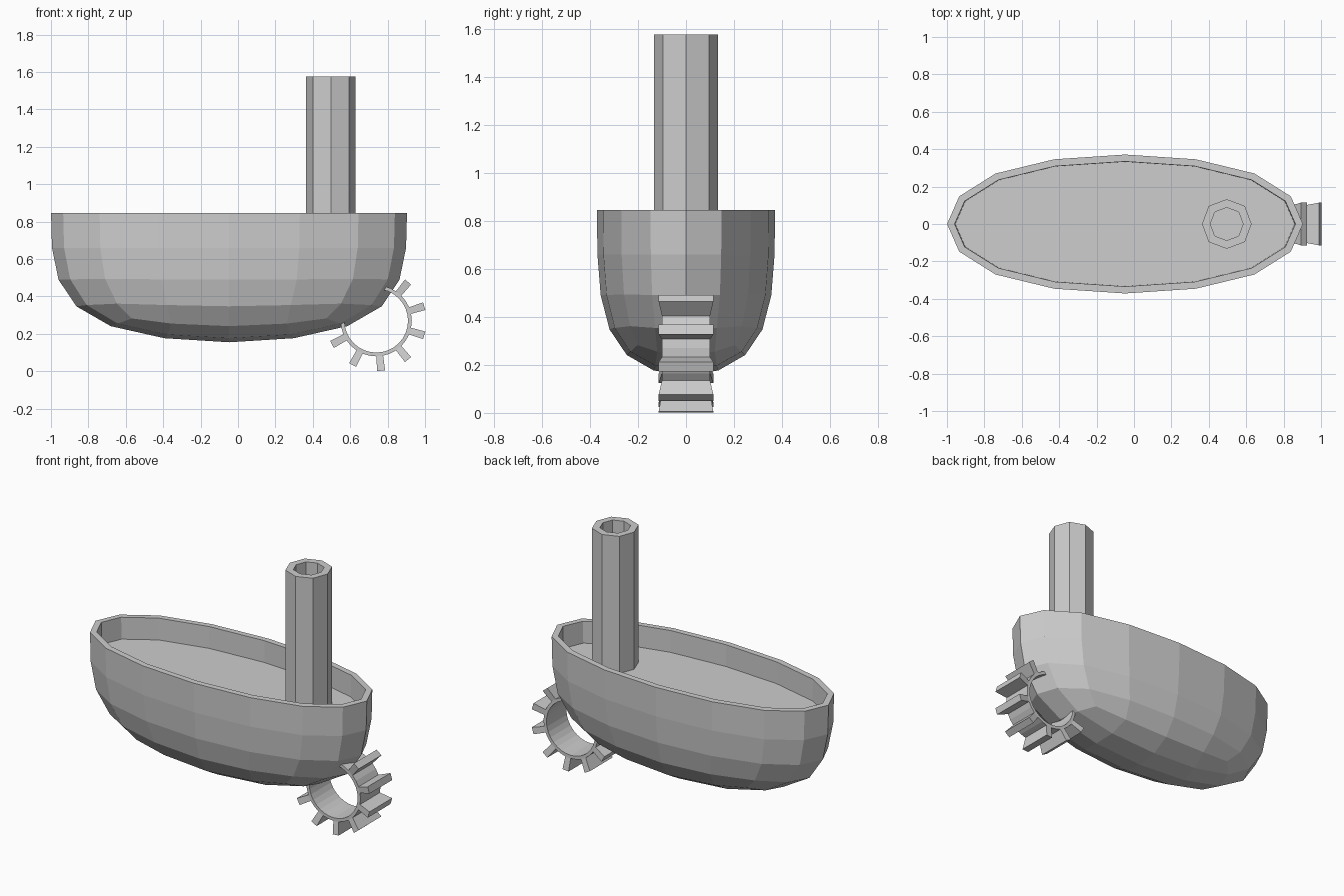
import bpy, bmesh, math
from mathutils import Matrix, Vector

old = bpy.data.objects.get("Cube")
if old:
    bpy.data.objects.remove(old, do_unlink=True)

grey = bpy.data.materials.new("plain_grey")
grey.use_nodes = True
grey.diffuse_color = (0.61, 0.61, 0.61, 1)
grey.node_tree.nodes["Principled BSDF"].inputs["Base Color"].default_value = grey.diffuse_color


def make(name, bm, location):
    bmesh.ops.recalc_face_normals(bm, faces=bm.faces)
    mesh = bpy.data.meshes.new(name)
    bm.to_mesh(mesh)
    bm.free()
    mesh.materials.append(grey)
    obj = bpy.data.objects.new(name, mesh)
    obj.location = location
    bpy.context.collection.objects.link(obj)
    return obj


def rounded_shell(name, half_size, location, levels, thickness, open_bottom):
    """Open box rounded by subdivision, then given a wall thickness inward."""
    bm = bmesh.new()
    bmesh.ops.create_cube(bm, size=2)
    bm.normal_update()
    ends = [f for f in bm.faces
            if f.normal.z > 0.5 or (open_bottom and f.normal.z < -0.5)]
    bmesh.ops.delete(bm, geom=ends, context='FACES')
    bmesh.ops.scale(bm, vec=half_size, verts=bm.verts)
    obj = make(name, bm, location)
    rounding = obj.modifiers.new("rounding", 'SUBSURF')
    rounding.levels = rounding.render_levels = levels
    rounding.use_limit_surface = True
    wall = obj.modifiers.new("wall", 'SOLIDIFY')
    wall.thickness = thickness
    wall.offset = -1
    wall.use_even_offset = True


# Hull with an open top, and an eight-sided chimney pipe open at both ends
rounded_shell("hull", (1.038, 0.405, 0.375), (-0.048, 0, 0.47), 2, 0.037, False)
rounded_shell("chimney", (0.1445, 0.1445, 0.4385), (0.496, 0, 1.1385), 1, 0.042, True)

# Deck: flat floor set below the rim
bm = bmesh.new()
bmesh.ops.create_circle(bm, cap_ends=True, segments=16, radius=1)
bmesh.ops.scale(bm, vec=(0.93, 0.352, 1), verts=bm.verts)
make("deck", bm, (-0.048, 0, 0.708))

# Paddle wheel: thin ring of four bands, outer wall first
sides = 32
bm = bmesh.new()
rings = [[bm.verts.new((radius * math.cos(math.tau * i / sides),
                        radius * math.sin(math.tau * i / sides), z))
          for i in range(sides)]
         for radius, z in ((0.19, -0.1), (0.19, 0.1), (0.17, 0.1), (0.17, -0.1))]
bands = [[bm.faces.new((a[i], a[(i + 1) % sides], b[(i + 1) % sides], b[i]))
          for i in range(sides)]
         for a, b in zip(rings, rings[1:] + rings[:1])]

# Blades: flared, extruded from every third face of the outer wall
first_blade = 15
for k in range(11):
    face = bands[0][(first_blade + 3 * k) % sides]
    middle = face.calc_center_median()
    outward = Vector((middle.x, middle.y, 0)).normalized()
    blade = bmesh.ops.extrude_discrete_faces(bm, faces=[face])["faces"][0]
    bmesh.ops.translate(bm, vec=outward * 0.079, verts=blade.verts)
    bmesh.ops.scale(bm, vec=(1.14, 1.14, 1.14), verts=blade.verts,
                    space=Matrix.Translation(-blade.calc_center_median()))
wheel = make("paddle_wheel", bm, (0.739, 0, 0.27))
wheel.rotation_euler.x = math.pi / 2
